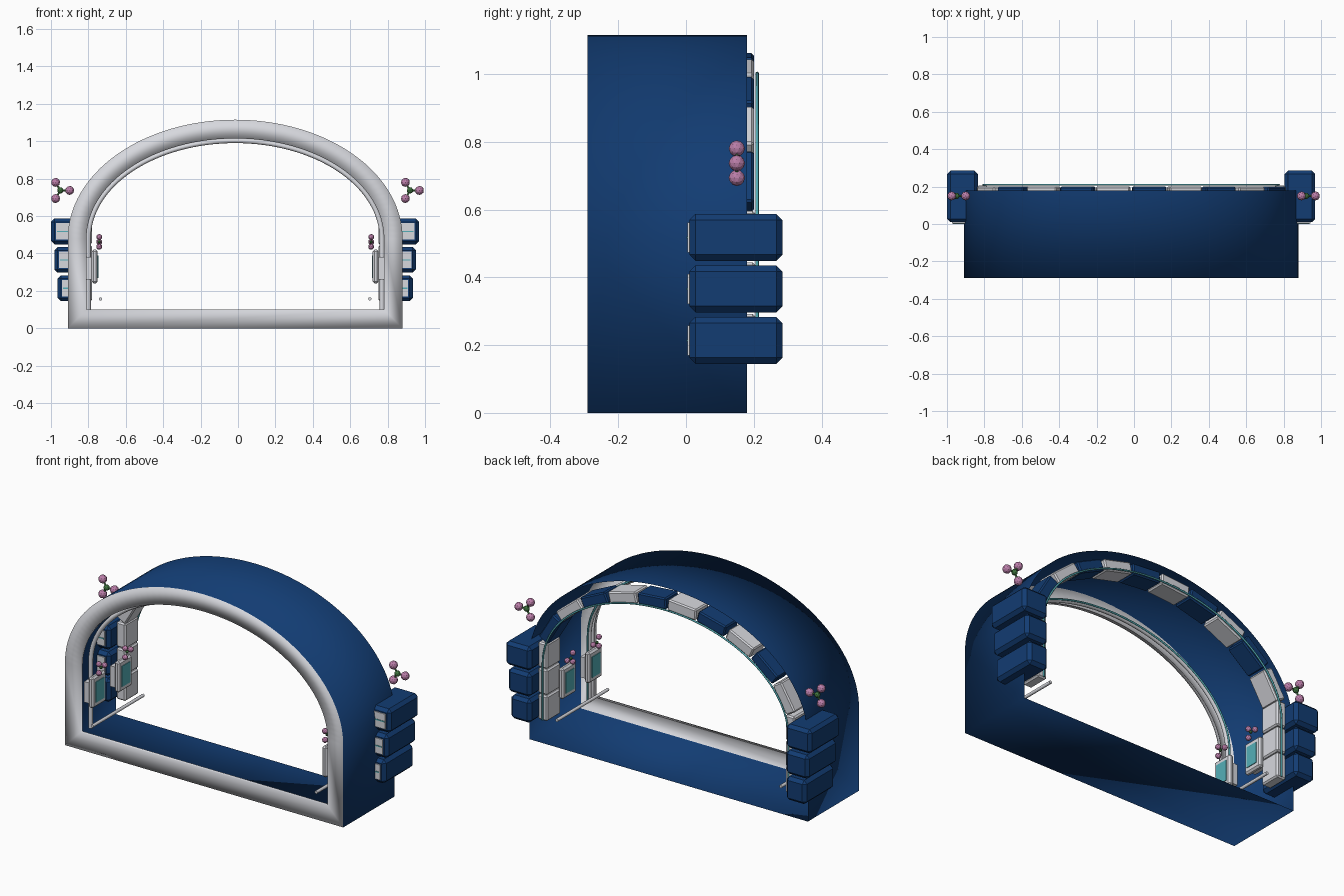
import bpy, bmesh
from math import sin, cos, pi, atan2, asin, hypot
from mathutils import Vector, Matrix

old = bpy.data.objects.get("Cube")
if old:
    bpy.data.objects.remove(old)

CX, SPRING = -0.015, 0.48      # arch centre line and height where the curve begins
FRONT, BACK = -0.29, 0.18


def material(name, r, g, b):
    m = bpy.data.materials.new(name)
    m.use_nodes = True
    m.diffuse_color = (r, g, b, 1)
    node = next(n for n in m.node_tree.nodes if n.type == 'BSDF_PRINCIPLED')
    node.inputs["Base Color"].default_value = (r, g, b, 1)
    node.inputs["Roughness"].default_value = 0.6
    return m


BLUE = material("navy blue", 0.006, 0.045, 0.17)
WHITE = material("light grey", 0.68, 0.69, 0.73)
TEAL = material("teal", 0.09, 0.43, 0.48)
PINK = material("pink", 0.50, 0.21, 0.40)
GREEN = material("green", 0.05, 0.18, 0.05)


def finish(name, bm, *mats):
    me = bpy.data.meshes.new(name)
    bm.to_mesh(me)
    bm.free()
    ob = bpy.data.objects.new(name, me)
    bpy.context.collection.objects.link(ob)
    for m in mats:
        me.materials.append(m)
    return ob


def box(name, lo, hi, mat, bevel=0.0):
    bm = bmesh.new()
    lo, hi = Vector(lo), Vector(hi)
    bmesh.ops.create_cube(bm, size=1, matrix=Matrix.Translation((lo + hi) / 2)
                          @ Matrix.Diagonal((*(hi - lo), 1)))
    if bevel:
        bmesh.ops.bevel(bm, geom=bm.edges[:], offset=bevel, segments=1, affect='EDGES')
    return finish(name, bm, mat)


def mirrored_box(name, x0, x1, y, z, mat, bevel=0.0):
    # x0 and x1 are distances from the centre line
    for side, s in (("left", 1), ("right", -1)):
        a, b = sorted((CX + s * x0, CX + s * x1))
        box(f"{side}_{name}", (a, y[0], z[0]), (b, y[1], z[1]), mat, bevel)


def ball(name, centre, radius, mat):
    bm = bmesh.new()
    bmesh.ops.create_icosphere(bm, subdivisions=2, radius=radius,
                               matrix=Matrix.Translation(centre))
    return finish(name, bm, mat)


def tube(name, points, radius, mat):
    cu = bpy.data.curves.new(name, 'CURVE')
    cu.dimensions = '3D'
    cu.bevel_depth, cu.bevel_resolution, cu.use_fill_caps = radius, 2, True
    sp = cu.splines.new('POLY')
    sp.points.add(len(points) - 1)
    for p, q in zip(sp.points, points):
        p.co = (*q, 1)
    cu.materials.append(mat)
    ob = bpy.data.objects.new(name, cu)
    bpy.context.collection.objects.link(ob)
    return ob


def arch(half_width, top, base, y, n=64):
    # straight legs with a half ellipse above
    pts = [(CX + half_width, y, base)]
    for i in range(n + 1):
        t = pi * i / n
        pts.append((CX + half_width * cos(t), y, SPRING + (top - SPRING) * sin(t)))
    return pts + [(CX - half_width, y, base)]


# Tunnel shell with a white front rim and a short inner lip
bm = bmesh.new()
outer, inner = (0.895, 1.115, 0), (0.795, 1.015, 0.1)
loops = [[bm.verts.new(p) for p in arch(*prof, y)]
         for prof, y in ((outer, BACK), (outer, FRONT), (inner, FRONT), (inner, FRONT + 0.02))]
for k in range(3):
    a, b = loops[k], loops[k + 1]
    for i in range(len(a)):
        j = (i + 1) % len(a)
        f = bm.faces.new((a[i], a[j], b[j], b[i]))
        f.smooth = True
        f.material_index = 0 if k == 0 else 1
bmesh.ops.recalc_face_normals(bm, faces=bm.faces[:])
finish("tunnel_shell", bm, BLUE, WHITE)

# Inner trim and light strips
tube("front_inner_trim", arch(0.785, 1.003, 0.1, -0.21), 0.013, WHITE)
tube("front_light_strip", arch(0.785, 1.003, 0.1, -0.196), 0.005, TEAL)
tube("back_light_strip", arch(0.79, 1.002, 0.15, 0.21), 0.005, TEAL)

# Ring of alternating stones, evenly spaced along the arch
A, B, COUNT, STEPS = 0.82, 0.55, 10, 400
start = asin(0.12 / B)
path = [Vector((CX + A * cos(t), 0, SPRING + B * sin(t)))
        for t in (start + (pi - 2 * start) * i / STEPS for i in range(STEPS + 1))]
lengths = [0.0]
for p, q in zip(path, path[1:]):
    lengths.append(lengths[-1] + (q - p).length)


def along(s):
    return path[min(range(len(path)), key=lambda i: abs(lengths[i] - s))]


step = lengths[-1] / COUNT
for i in range(COUNT):
    p, q = along((i + 0.04) * step), along((i + 0.96) * step)
    d = q - p
    bm = bmesh.new()
    turn = Matrix.Rotation(-atan2(d.z, d.x), 4, 'Y')
    place = Matrix.Translation((p + q) / 2 + Vector((0, 0.14, 0)))
    bmesh.ops.create_cube(bm, size=1, matrix=place @ turn
                          @ Matrix.Diagonal((d.length, 0.12, 0.065, 1)))
    bmesh.ops.bevel(bm, geom=bm.edges[:], offset=0.007, segments=1, affect='EDGES')
    finish(f"arch_stone_{i + 1}", bm, WHITE if i % 2 else BLUE)

# Side blocks in three rows, each with a front plate and a light line
for row in range(3):
    z = 0.145 + 0.152 * row
    out = 0.95 + 0.017 * row
    mirrored_box(f"side_block_{row + 1}", 0.82, out, (0.01, 0.285), (z, z + 0.138), BLUE, 0.018)
    mirrored_box(f"block_plate_{row + 1}", 0.845, out - 0.025, (0.004, 0.012),
                 (z + 0.025, z + 0.113), WHITE)
    mirrored_box(f"block_light_{row + 1}", 0.85, out - 0.03, (0.001, 0.006),
                 (z + 0.066, z + 0.072), TEAL)
    mirrored_box(f"pier_stone_{row + 1}", 0.765, 0.825, (0.08, 0.205), (z, z + 0.147), WHITE, 0.008)

# Wall panels with screens and small blossoms above them
for n, y in enumerate((-0.2, 0.04), 1):
    mirrored_box(f"panel_mount_{n}", 0.765, 0.80, (y - 0.05, y + 0.05), (0.26, 0.38), WHITE)
    mirrored_box(f"wall_panel_{n}", 0.735, 0.767, (y - 0.062, y + 0.062), (0.24, 0.42), WHITE, 0.01)
    mirrored_box(f"panel_screen_{n}", 0.731, 0.737, (y - 0.038, y + 0.038), (0.27, 0.39), TEAL)
    for s in (1, -1):
        x = CX + s * 0.727
        ball(f"small_blossom_core_{n}", (x, y, 0.462), 0.009, GREEN)
        for k in range(3):
            t = 2 * pi * k / 3
            ball(f"small_blossom_{n}_{k + 1}",
                 (x, y + 0.035 * cos(t), 0.462 + 0.03 * sin(t)), 0.016, PINK)

# Low rails along the side walls
for s in (1, -1):
    x = CX + s * 0.72
    tube("side_rail", [(x, FRONT, 0.157), (x, BACK, 0.157)], 0.009, WHITE)

# Floating blossoms beside the arch
for s in (1, -1):
    c = Vector((CX + s * 0.935, 0.15, 0.737))
    ball("blossom_core", c, 0.017, GREEN)
    for k in range(3):
        t = 2 * pi * k / 3
        tip = c + Vector((cos(t), 0, sin(t))) * 0.05
        tube("blossom_stem", [c, tip], 0.005, GREEN)
        ball(f"blossom_{k + 1}", tip, 0.024, PINK)
